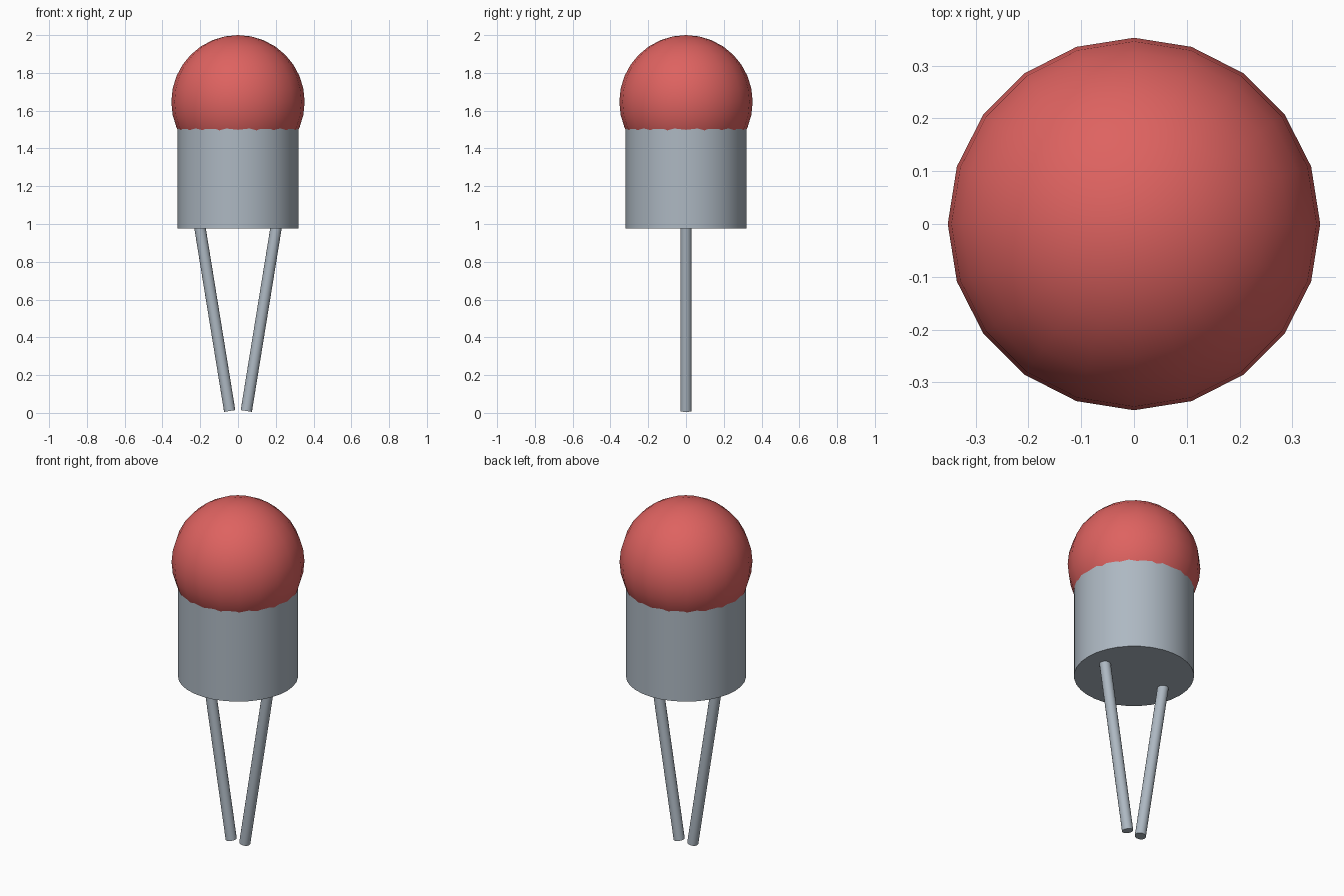
import bpy
from mathutils import Vector

if "Cube" in bpy.data.objects:
    bpy.data.objects.remove(bpy.data.objects["Cube"])


def material(name, rgb):
    m = bpy.data.materials.new(name)
    m.diffuse_color = (*rgb, 1.0)
    m.use_nodes = True
    m.node_tree.nodes["Principled BSDF"].inputs["Base Color"].default_value = m.diffuse_color
    return m


red = material("red glass", (0.73, 0.123, 0.117))
grey = material("grey metal", (0.42, 0.48, 0.54))


def finish(name, mat):
    ob = bpy.context.object
    ob.name = name
    ob.data.materials.append(mat)
    bpy.ops.object.shade_smooth_by_angle(angle=0.6)


def rod(name, start, end, radius, sides, mat):
    a, b = Vector(start), Vector(end)
    d = b - a
    bpy.ops.mesh.primitive_cylinder_add(
        vertices=sides, radius=radius, depth=d.length, location=(a + b) / 2,
        rotation=d.to_track_quat('Z', 'Y').to_euler())
    finish(name, mat)


# Round bulb
bpy.ops.mesh.primitive_uv_sphere_add(segments=20, ring_count=16, radius=0.353,
                                     location=(0, 0, 1.647))
finish("bulb", red)

# Cylindrical base, its top edge tucked just inside the bulb
rod("base", (0, 0, 0.975), (0, 0, 1.512), 0.319, 32, grey)

# Two converging wire legs
for side, label in ((-1, "left"), (1, "right")):
    rod(label + "_leg", (side * 0.044, 0, 0.01), (side * 0.203, 0, 0.99), 0.03, 16, grey)
